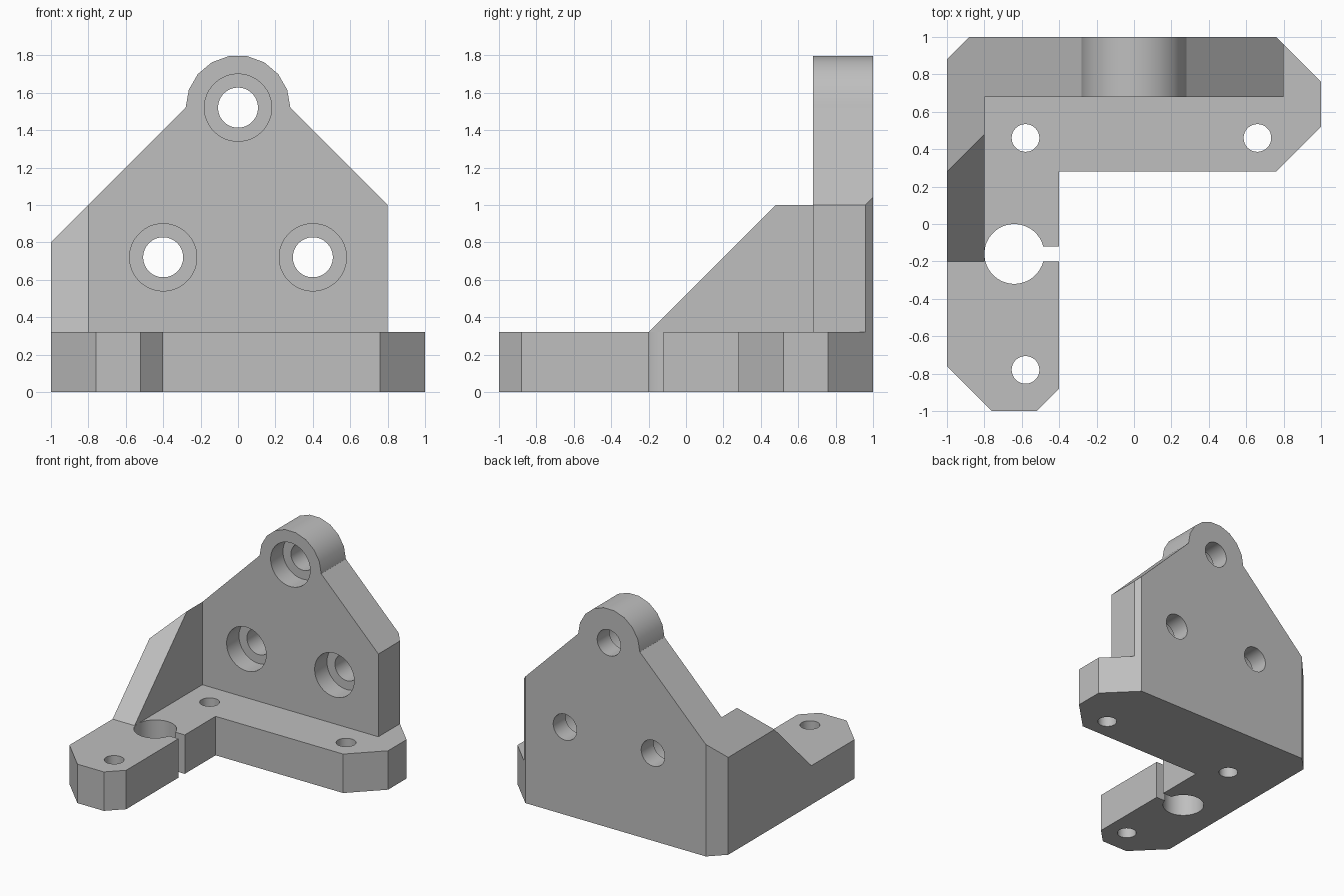
import bpy, bmesh, math
from mathutils import Vector

cube = bpy.data.objects.get("Cube")
if cube:
    bpy.data.objects.remove(cube, do_unlink=True)

grey = bpy.data.materials.new("plain grey")
grey.use_nodes = True
COLOUR = (0.52, 0.52, 0.52, 1)
grey.diffuse_color = COLOUR
grey.node_tree.nodes["Principled BSDF"].inputs["Base Color"].default_value = COLOUR


def prism(name, axis, profile, lo, hi):
    """Extrude a 2D profile along an axis; profile holds the other two axes in order."""
    def place(a, b, c):
        p = [a, b]
        p.insert("xyz".index(axis), c)
        return Vector(p)
    bm = bmesh.new()
    face = bm.faces.new([bm.verts.new(place(a, b, lo)) for a, b in profile])
    side = bmesh.ops.extrude_face_region(bm, geom=[face])["geom"]
    moved = [v for v in side if isinstance(v, bmesh.types.BMVert)]
    bmesh.ops.translate(bm, verts=moved, vec=place(0, 0, hi - lo))
    bmesh.ops.recalc_face_normals(bm, faces=bm.faces)
    mesh = bpy.data.meshes.new(name)
    bm.to_mesh(mesh)
    bm.free()
    mesh.materials.append(grey)
    ob = bpy.data.objects.new(name, mesh)
    bpy.context.collection.objects.link(ob)
    return ob


def circle(a, b, r, n=40):
    steps = [(i + 0.5) * math.tau / n for i in range(n)]
    return [(a + r * math.cos(t), b + r * math.sin(t)) for t in steps]


def combine(target, tool, operation):
    """Apply a boolean and remove the tool object."""
    mod = target.modifiers.new("join", "BOOLEAN")
    mod.operation, mod.solver, mod.object = operation, "EXACT", tool
    bpy.context.view_layer.objects.active = target
    bpy.ops.object.modifier_apply(modifier=mod.name)
    bpy.data.objects.remove(tool, do_unlink=True)


# L-shaped footprint with chamfered corners
footprint = [(-1, 0.88), (-0.88, 1), (0.76, 1), (1, 0.76), (1, 0.52), (0.76, 0.28),
             (-0.4, 0.28), (-0.4, -0.88), (-0.52, -1), (-0.76, -1), (-1, -0.76)]

# Gabled outline with a rounded lug on top
LUG_Z, LUG_R = 1.52, 0.28
lug = [(LUG_R * math.cos(math.pi * i / 9), LUG_Z + LUG_R * math.sin(math.pi * i / 9))
       for i in range(10)]
outline = [(0.8, 0), (0.8, 1)] + lug + [(-1.2, 0.6), (-1.2, 0)]

# Upright plate and side gusset, trimmed to the outline and the footprint
bracket = prism("mounting_bracket", "y", [(-1.1, 0), (0.9, 0), (0.9, 2), (-1.1, 2)], 0.68, 1.1)
gusset = prism("gusset", "x", [(-0.2, 0), (-0.2, 0.32), (0.9, 1.42), (0.9, 0)], -1.1, -0.8)
combine(bracket, gusset, "UNION")
combine(bracket, prism("outline_trim", "y", outline, -0.5, 1.2), "INTERSECT")
combine(bracket, prism("footprint_trim", "z", footprint, 0, 2), "INTERSECT")

# Base
combine(bracket, prism("base", "z", footprint, 0, 0.32), "UNION")

# Counterbored holes through the plate
for x, z in [(-0.4, 0.72), (0.4, 0.72), (0, LUG_Z)]:
    combine(bracket, prism("bolt_hole", "y", circle(x, z, 0.107), 0.5, 1.2), "DIFFERENCE")
    combine(bracket, prism("counterbore", "y", circle(x, z, 0.18), 0.5, 0.84), "DIFFERENCE")

# Screw holes, and the large bore with its slot, through the base
for x, y, r in [(-0.58, 0.46, 0.074), (0.66, 0.46, 0.074), (-0.58, -0.78, 0.074), (-0.64, -0.16, 0.16)]:
    combine(bracket, prism("base_hole", "z", circle(x, y, r), -0.1, 0.5), "DIFFERENCE")
slot = [(-0.6, -0.2), (-0.3, -0.2), (-0.3, -0.12), (-0.6, -0.12)]
combine(bracket, prism("slot", "z", slot, -0.1, 0.5), "DIFFERENCE")

# Smooth round walls, sharp edges elsewhere
bpy.ops.object.select_all(action="DESELECT")
bracket.select_set(True)
bpy.context.view_layer.objects.active = bracket
bpy.ops.object.shade_smooth_by_angle(angle=math.radians(30))
